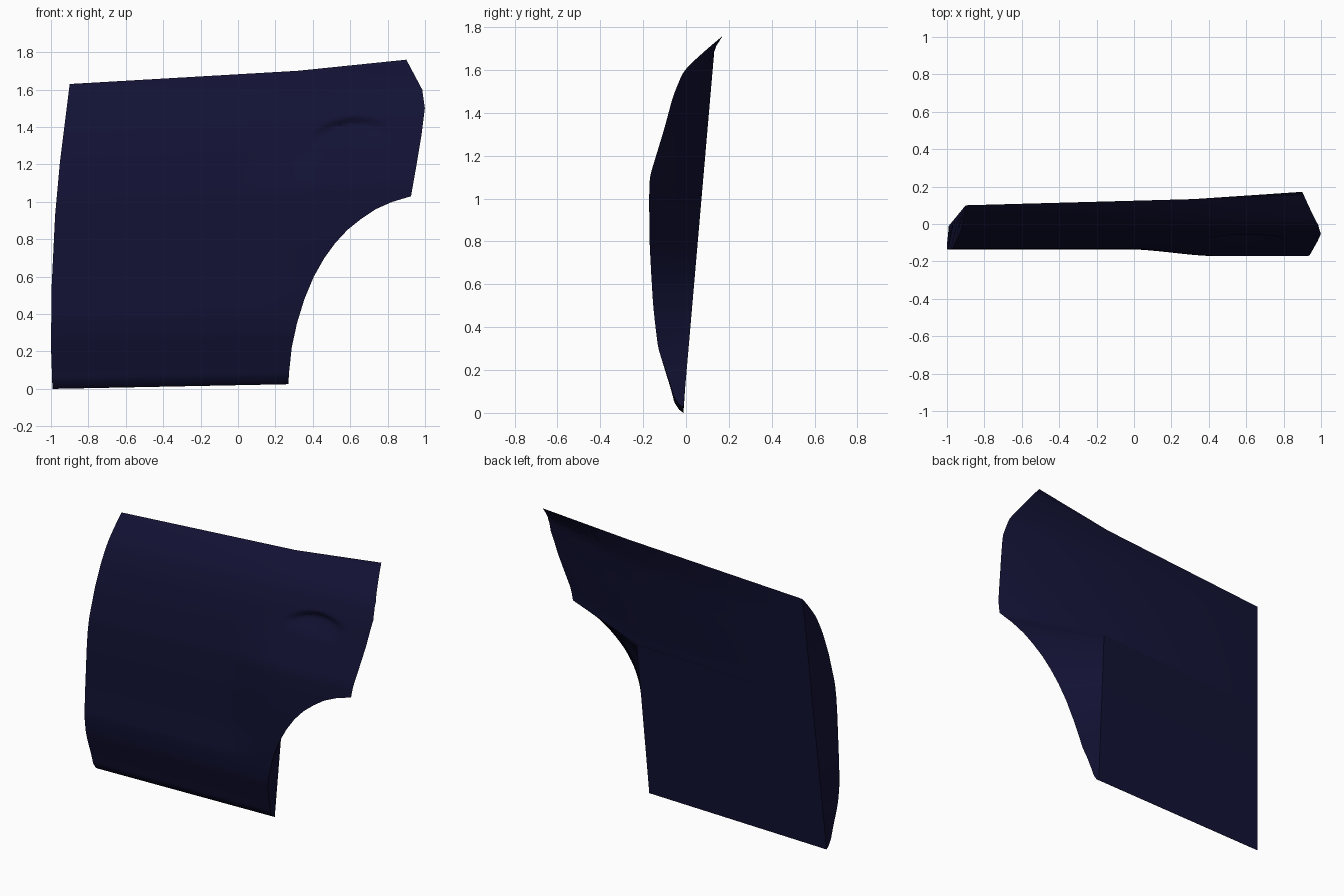
import bpy, bmesh, math
from mathutils import Vector

if "Cube" in bpy.data.objects:
    bpy.data.objects.remove(bpy.data.objects["Cube"])

# Key points by height
RIGHT_EDGE = [(0, .27), (.06, .272), (.22, .288), (.35, .315), (.48, .355), (.6, .405), (.7, .462),
              (.78, .52), (.85, .585), (.91, .66), (.96, .735), (1.0, .825), (1.03, .925),
              (1.2, .955), (1.35, .98), (1.5, .999), (1.6, .985), (1.76, .9)]
LEFT_EDGE = [(0, -.992), (.25, -1), (.6, -.996), (1.0, -.978), (1.3, -.953), (1.76, -.9)]
LEFT_PROFILE = [(0, -.012), (.03, -.05), (.1, -.065), (.3, -.122), (.42, -.137), (.6, -.132),
                (.9, -.135), (1.1, -.13), (1.33, -.09), (1.48, -.055), (1.6, -.01), (1.7, .055), (1.76, .1)]
RIGHT_PROFILE = [(0, -.012), (.03, -.05), (.1, -.07), (.3, -.132), (.5, -.155), (.8, -.17),
                 (1.0, -.172), (1.1, -.17), (1.33, -.1), (1.48, -.06), (1.6, -.01), (1.7, .1), (1.76, .172)]
TOP, NX = 1.76, 90


def interp(keys, z):
    for (z0, a), (z1, b) in zip(keys, keys[1:]):
        if z <= z1:
            return a + (b - a) * (z - z0) / (z1 - z0)
    return keys[-1][1]


def soft(keys, z):
    # slightly rounded version of the profile
    h = min(.03, z, TOP - z)
    return sum(interp(keys, z + h * k) for k in (-1, -.5, 0, .5, 1)) / 5


def smooth(a, b, v):
    v = min(1, max(0, (v - a) / (b - a)))
    return v * v * (3 - 2 * v)


def skin_point(zr, u):
    xl, xr = interp(LEFT_EDGE, zr), interp(RIGHT_EDGE, zr)
    x = xl + (xr - xl) * u
    zl = zr * 1.63 / TOP
    z_right = zr + .025 * max(0, 1 - zr / .3)
    z = zl + (z_right - zl) * u - .08 * u * (1 - u) * (zr / TOP) ** 4
    # wheel arch flare low down, gentle twist along the window line
    k = smooth(1.2, 1.6, zr)
    w = smooth(-.05, .45, x) * (1 - k) + u * u * k
    y = soft(LEFT_PROFILE, zr) * (1 - w) + soft(RIGHT_PROFILE, zr) * w
    # handle scoop, crisper along its upper lip
    dx = (x - .6) / .21
    lip = 1.385 + .06 * (1 - dx * dx) + .02 * dx
    if abs(dx) < 1:
        y += .03 * (1 - dx * dx) * smooth(1.29, lip - .03, z) * (1 - smooth(lip - .03, lip + .012, z))
    return Vector((x, y, z))


# Row heights, with every corner of the outline kept
rows = [0]
for (a, _), (b, _) in zip(RIGHT_EDGE, RIGHT_EDGE[1:]):
    n = max(2, math.ceil((b - a) / .016))
    rows += [a + (b - a) * i / n for i in range(1, n + 1)]

bm = bmesh.new()


def bridge(a, b):
    for i in range(len(a) - 1):
        bm.faces.new((a[i], b[i], b[i + 1], a[i + 1]))


# Outer skin
grid = [[bm.verts.new(skin_point(z, u / NX)) for z in rows] for u in range(NX + 1)]
for a, b in zip(grid, grid[1:]):
    bridge(a, b)


# Flat inner back, folding forward towards the right edge
def chord(p, q):
    return [bm.verts.new(p.lerp(q, z / TOP)) for z in rows]


back_left = chord(grid[0][0].co, grid[0][-1].co)
fold_col = round(NX * .68)
back_fold = chord(grid[-1][0].co, grid[fold_col][-1].co)
bridge(back_left, grid[0])
bridge(back_fold, back_left)
bridge(grid[-1], back_fold)

# Close the top slivers
top = [c[-1] for c in grid]
bm.faces.new(top[:fold_col + 1] + [back_fold[-1], back_left[-1]])
bm.faces.new(top[fold_col:] + [back_fold[-1]])
bmesh.ops.remove_doubles(bm, verts=bm.verts, dist=.0005)
bmesh.ops.triangulate(bm, faces=[f for f in bm.faces if len(f.verts) > 4])
bmesh.ops.recalc_face_normals(bm, faces=bm.faces)

mesh = bpy.data.meshes.new("door_panel")
bm.to_mesh(mesh)
bm.free()
door = bpy.data.objects.new("door_panel", mesh)
bpy.context.collection.objects.link(door)

# Dark navy paint
paint = bpy.data.materials.new("navy_paint")
paint.diffuse_color = (.006, .006, .035, 1)
paint.use_nodes = True
paint.node_tree.nodes["Principled BSDF"].inputs["Base Color"].default_value = paint.diffuse_color
mesh.materials.append(paint)

bpy.context.view_layer.objects.active = door
door.select_set(True)
bpy.ops.object.shade_smooth_by_angle(angle=math.radians(35))
